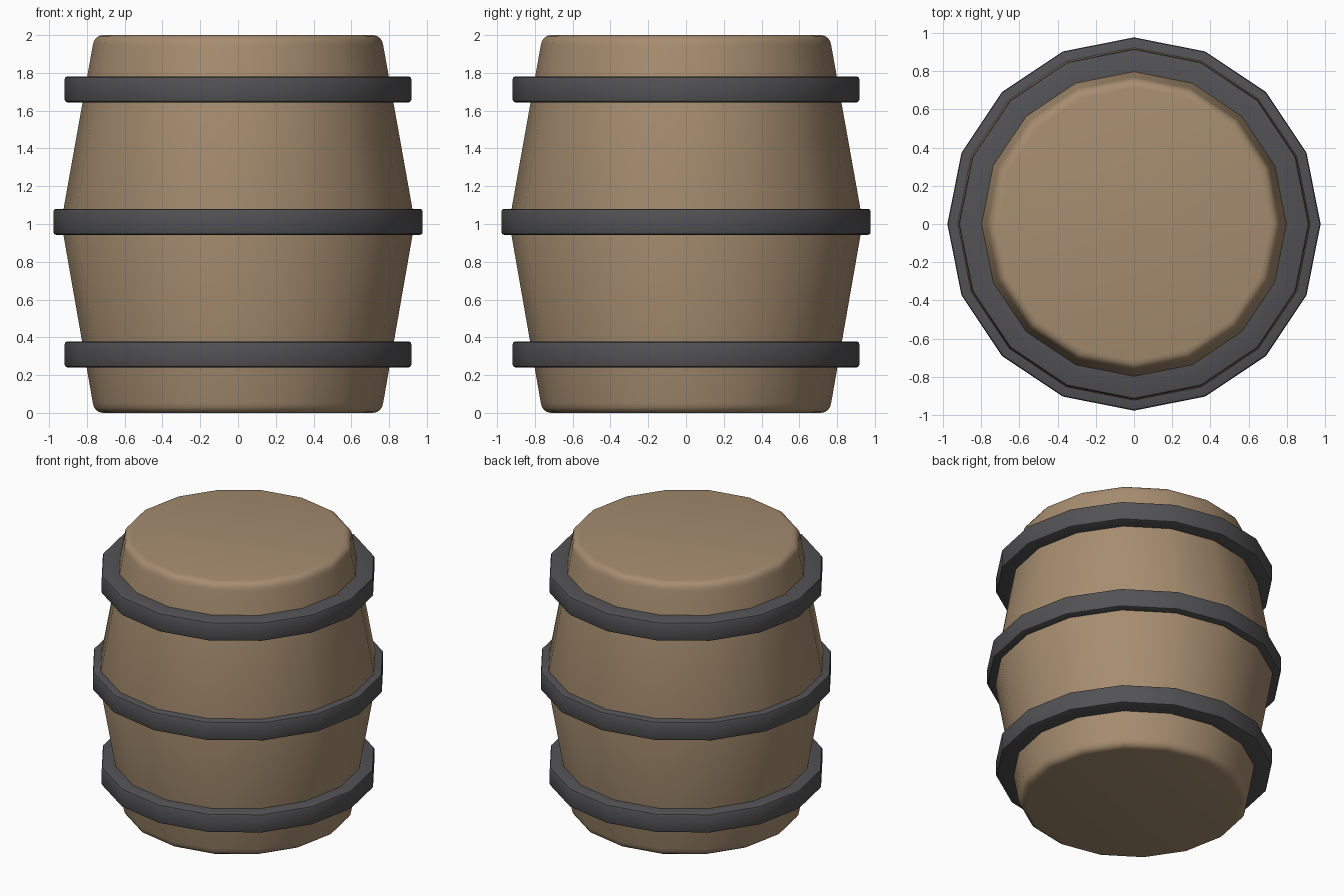
import bpy, bmesh
from math import sin, cos, pi, radians

if "Cube" in bpy.data.objects:
    bpy.data.objects.remove(bpy.data.objects["Cube"])

SIDES = 16


def material(name, color):
    m = bpy.data.materials.new(name)
    m.diffuse_color = color
    m.use_nodes = True
    m.node_tree.nodes["Principled BSDF"].inputs["Base Color"].default_value = m.diffuse_color
    return m


def lathe(name, profile, mat, ring=False):
    """Spin a bottom-to-top (radius, z) profile; cap the ends, or close it as a ring."""
    bm = bmesh.new()
    loops = [[bm.verts.new((r * cos(2 * pi * i / SIDES), r * sin(2 * pi * i / SIDES), z))
              for i in range(SIDES)] for r, z in profile]
    pairs = list(zip(loops, loops[1:]))
    if ring:
        pairs.append((loops[-1], loops[0]))
    else:
        bm.faces.new(loops[0][::-1])
        bm.faces.new(loops[-1])
    for a, b in pairs:
        for i in range(SIDES):
            j = (i + 1) % SIDES
            bm.faces.new((a[i], a[j], b[j], b[i]))
    bmesh.ops.recalc_face_normals(bm, faces=bm.faces)
    me = bpy.data.meshes.new(name)
    bm.to_mesh(me)
    bm.free()
    ob = bpy.data.objects.new(name, me)
    bpy.context.collection.objects.link(ob)
    me.materials.append(mat)
    bpy.ops.object.select_all(action='DESELECT')
    ob.select_set(True)
    bpy.context.view_layer.objects.active = ob
    bpy.ops.object.shade_smooth_by_angle(angle=radians(35))
    return ob


wood = material("wood", (0.38, 0.265, 0.16, 1))
iron = material("iron", (0.085, 0.085, 0.09, 1))

# Wooden body: two straight tapers meeting at the belly, rounded rims
lower = [(0.715, 0.0), (0.735, 0.004), (0.752, 0.015), (0.763, 0.032), (0.769, 0.055)]
upper = [(r, 2.0 - z) for r, z in reversed(lower)]
lathe("barrel_body", lower + [(0.936, 1.01)] + upper, wood)

# Iron hoops with softened outer edges
H, B = 0.137, 0.014
for name, z, outer, inner in (("bottom_hoop", 0.241, 0.918, 0.77),
                              ("middle_hoop", 0.943, 0.978, 0.88),
                              ("top_hoop", 1.644, 0.918, 0.77)):
    corner = [(outer - B, 0), (outer - B * 0.3, B * 0.3), (outer, B)]
    profile = ([(inner, z)] + [(r, z + d) for r, d in corner]
               + [(r, z + H - d) for r, d in reversed(corner)] + [(inner, z + H)])
    lathe(name, profile, iron, ring=True)
